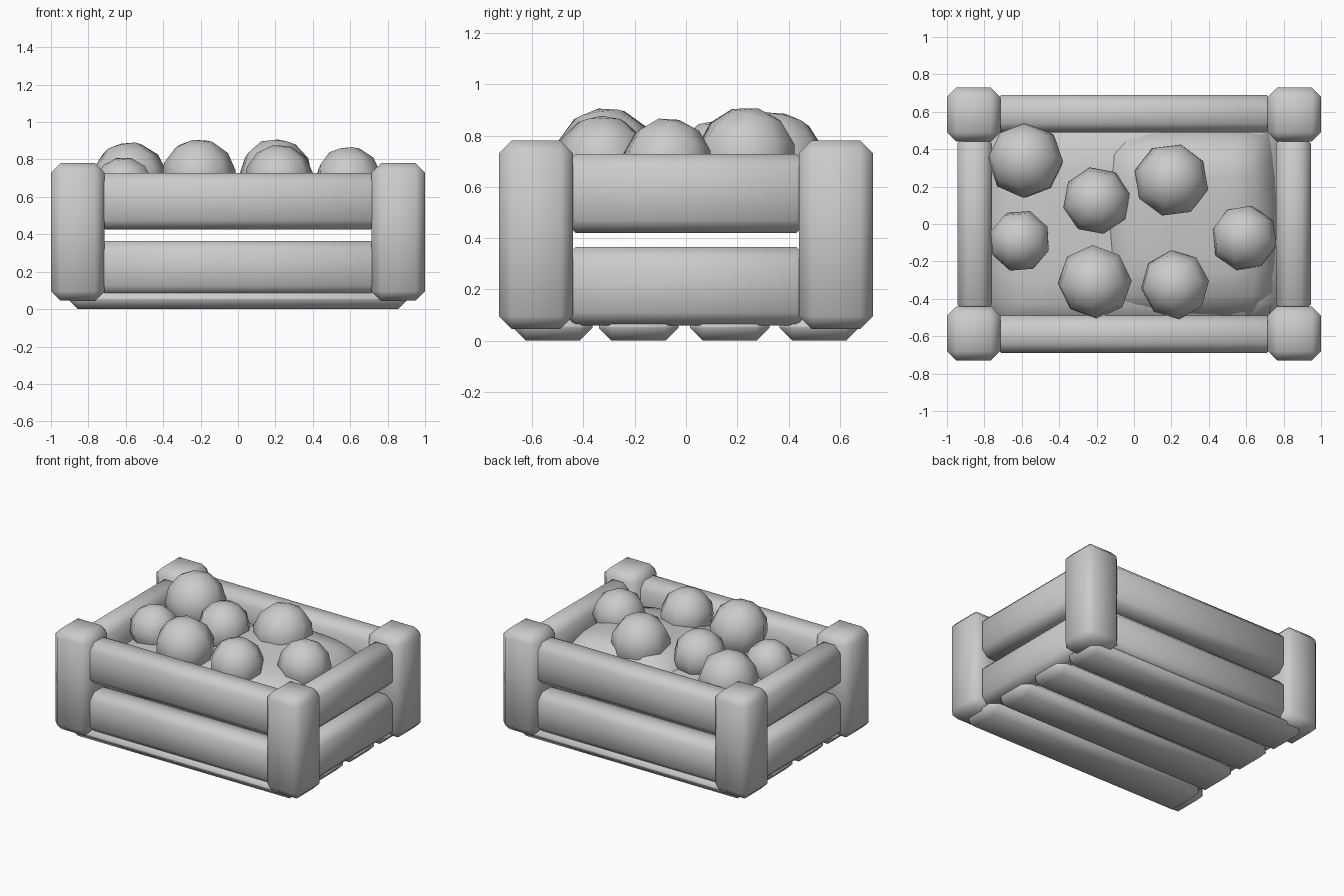
import bpy, bmesh, math, random
from mathutils import Matrix

random.seed(4)
cube = bpy.data.objects.get("Cube")
if cube:
    bpy.data.objects.remove(cube, do_unlink=True)

grey = bpy.data.materials.new("plain_grey")
grey.use_nodes = True
colour = (0.6, 0.6, 0.6, 1)
grey.diffuse_color = colour
grey.node_tree.nodes["Principled BSDF"].inputs["Base Color"].default_value = colour


def finish(name, bm):
    bmesh.ops.recalc_face_normals(bm, faces=bm.faces)
    for f in bm.faces:
        f.smooth = True
    mesh = bpy.data.meshes.new(name)
    bm.to_mesh(mesh)
    bm.free()
    mesh.materials.append(grey)
    ob = bpy.data.objects.new(name, mesh)
    bpy.context.collection.objects.link(ob)
    return ob


def beam(name, x, y, z, chamfer=0.05):
    """Chamfered box given its (low, high) extent on each axis."""
    bm = bmesh.new()
    bmesh.ops.create_cube(bm, size=1)
    spans = (x, y, z)
    for v in bm.verts:
        v.co = [(lo + hi) / 2 + c * (hi - lo) for c, (lo, hi) in zip(v.co, spans)]
    bmesh.ops.bevel(bm, geom=bm.edges[:], offset=chamfer, segments=1,
                    profile=0.5, affect='EDGES')
    return finish(name, bm)


def span(side, lo, hi):
    return tuple(sorted((side * lo, side * hi)))


# Corner posts
for sx, side in ((1, "left"), (-1, "right")):
    for sy, end in ((1, "back"), (-1, "front")):
        beam(f"{end}_{side}_post", span(sx, 0.715, 1), span(sy, 0.44, 0.73), (0.045, 0.78))

# Side boards, two per wall
for level, z_long, z_short in (("lower", (0.075, 0.365), (0.06, 0.365)),
                               ("upper", (0.425, 0.728), (0.42, 0.728))):
    for s, end, side in ((1, "back", "left"), (-1, "front", "right")):
        beam(f"{level}_{end}_board", (-0.76, 0.76), span(s, 0.49, 0.69), z_long)
        beam(f"{level}_{side}_board", span(s, 0.76, 0.945), (-0.48, 0.48), z_short)

# Floor slats
for i, y in enumerate((-0.52, -0.185, 0.17, 0.52)):
    beam(f"floor_slat_{i + 1}", (-0.905, 0.905), (y - 0.155, y + 0.155), (0, 0.11))


def mound(name, x, y, base, height, tilt):
    """Low cushion: a domed grid with a closed flat underside."""
    bm = bmesh.new()
    bmesh.ops.create_grid(bm, x_segments=8, y_segments=8, size=1)
    for v in bm.verts:
        u, w = v.co.x, v.co.y
        edge = max(0, (1 - u ** 4) * (1 - w ** 4)) ** 0.5
        v.co = ((x[0] + x[1]) / 2 + u * (1 - 0.12 * w * w) * (x[1] - x[0]) / 2,
                (y[0] + y[1]) / 2 + w * (1 - 0.06 * u * u) * (y[1] - y[0]) / 2,
                base + height * edge + tilt * w * edge)
    rim = [e for e in bm.edges if e.is_boundary]
    walls = bmesh.ops.extrude_edge_only(bm, edges=rim)["geom"]
    for v in (g for g in walls if isinstance(g, bmesh.types.BMVert)):
        v.co.z = 0.45
    bmesh.ops.holes_fill(bm, edges=[e for e in bm.edges if e.is_boundary], sides=0)
    return finish(name, bm)


# Heaped filling
mound("filling_bed", (-0.86, 0.86), (-0.58, 0.58), 0.5, 0.11, 0.0)
mound("filling_heap", (-0.2, 0.78), (-0.52, 0.52), 0.52, 0.18, 0.04)

# Round produce: x, y, centre height, radius
produce = ((-0.58, 0.34, 0.69, 0.205), (-0.61, -0.09, 0.645, 0.168),
           (-0.2, 0.125, 0.68, 0.182), (0.2, 0.235, 0.71, 0.202),
           (-0.21, -0.31, 0.71, 0.2), (0.22, -0.325, 0.695, 0.185),
           (0.59, -0.075, 0.69, 0.18))
for i, (x, y, z, r) in enumerate(produce):
    bm = bmesh.new()
    bmesh.ops.create_uvsphere(bm, u_segments=8, v_segments=6, radius=r)
    turn = Matrix.Rotation(random.uniform(0, math.pi), 3, 'Z') @ \
        Matrix.Rotation(random.uniform(-0.4, 0.4), 3, 'X')
    bmesh.ops.rotate(bm, verts=bm.verts, matrix=turn)
    finish(f"round_produce_{i + 1}", bm).location = (x, y, z)
